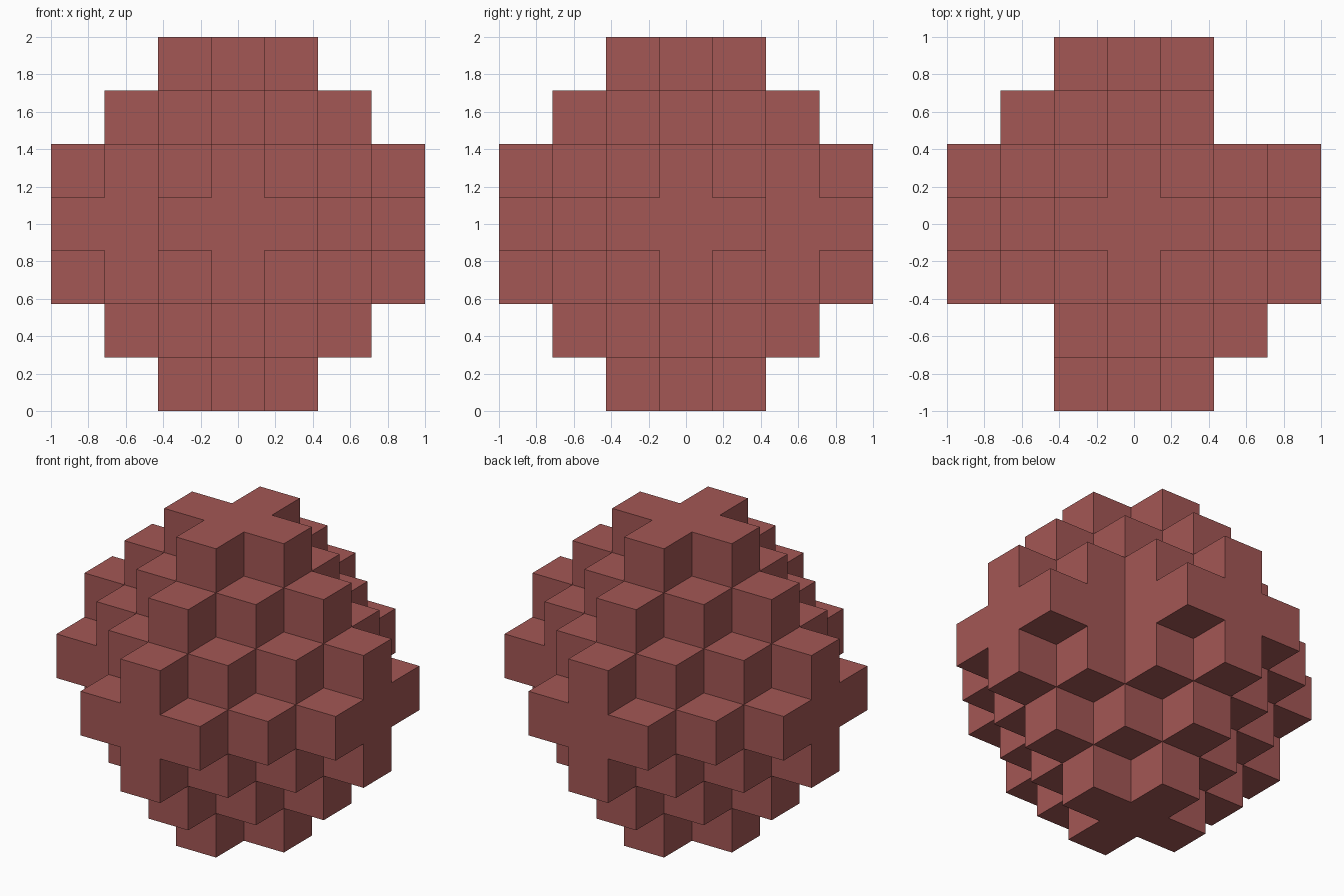
import bpy
import bmesh
from mathutils import Vector

if "Cube" in bpy.data.objects:
    bpy.data.objects.remove(bpy.data.objects["Cube"], do_unlink=True)

REACH = 3                      # cells from the centre to each tip
UNIT = 2 / (2 * REACH + 1)     # edge length of one cell


def is_filled(cell):
    """Stepped octahedron with clipped tips and two notched side ridges."""
    x, y, z = (int(round(c)) for c in cell)
    inside = abs(x) + abs(y) + abs(z) <= 4 and max(abs(x), abs(y), abs(z)) <= REACH
    notch = z == 0 and x == y and abs(x) == 2
    return inside and not notch


# Red material
red = bpy.data.materials.new("brick red")
red.use_nodes = True
colour = (0.37, 0.095, 0.09, 1)
red.diffuse_color = colour
red.node_tree.nodes["Principled BSDF"].inputs["Base Color"].default_value = colour

# Outer skin: one square wherever a filled cell meets an empty one
bm = bmesh.new()
span = range(-REACH, REACH + 1)
axes = [Vector(a) for a in ((1, 0, 0), (0, 1, 0), (0, 0, 1))]
cells = [Vector((x, y, z)) for x in span for y in span for z in span]
for cell in filter(is_filled, cells):
    for i, axis in enumerate(axes):
        for side in (-1, 1):
            normal = axis * side
            if is_filled(cell + normal):
                continue
            u = axes[(i + 1) % 3] * side
            v = axes[(i + 2) % 3]
            corners = [cell + (normal + u * a + v * b) / 2
                       for a, b in ((-1, -1), (1, -1), (1, 1), (-1, 1))]
            bm.faces.new([bm.verts.new(c * UNIT + Vector((0, 0, 1))) for c in corners])

# Weld the squares into one skin
bmesh.ops.remove_doubles(bm, verts=bm.verts, dist=0.001)

mesh = bpy.data.meshes.new("stepped_block_ball")
bm.to_mesh(mesh)
bm.free()
mesh.materials.append(red)
ball = bpy.data.objects.new("stepped_block_ball", mesh)
bpy.context.collection.objects.link(ball)
